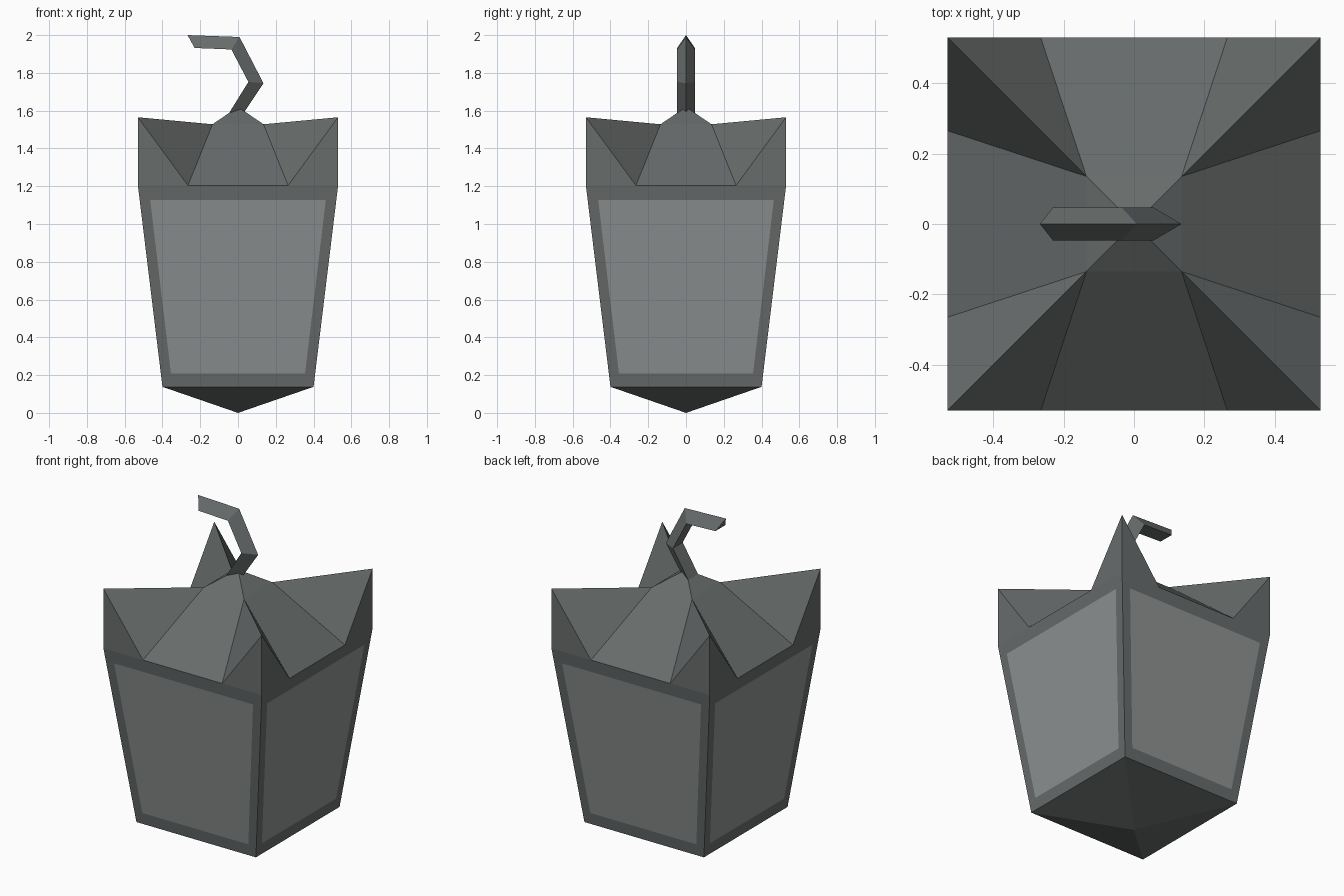
import bpy
import bmesh
from math import pi
from mathutils import Matrix, Vector

cube = bpy.data.objects.get("Cube")
if cube:
    bpy.data.objects.remove(cube)


def material(name, colour):
    mat = bpy.data.materials.new(name)
    mat.use_nodes = True
    mat.diffuse_color = (*colour, 1)
    bsdf = mat.node_tree.nodes["Principled BSDF"]
    bsdf.inputs["Base Color"].default_value = (*colour, 1)
    bsdf.inputs["Roughness"].default_value = 0.9
    return mat


DARK = material("dark slate", (0.137, 0.15, 0.148))
PALE = material("pale grey glass", (0.27, 0.285, 0.283))


def build(name, polygons, turns=1):
    """Make one object from (points, material slot), repeated around z."""
    bm = bmesh.new()
    for i in range(turns):
        turn = Matrix.Rotation(i * 2 * pi / turns, 3, "Z")
        for points, slot in polygons:
            face = bm.faces.new([bm.verts.new(turn @ Vector(p)) for p in points])
            face.material_index = slot
    bmesh.ops.remove_doubles(bm, verts=bm.verts, dist=0.0005)
    bm.normal_update()
    mesh = bpy.data.meshes.new(name)
    bm.to_mesh(mesh)
    bm.free()
    mesh.materials.append(DARK)
    mesh.materials.append(PALE)
    obj = bpy.data.objects.new(name, mesh)
    bpy.context.collection.objects.link(obj)
    return obj


# Main levels and half widths
BASE, EAVE, PEAK, NECK, APEX = 0.138, 1.204, 1.565, 1.528, 1.62
FOOT, TOP, NOTCH, COLLAR = 0.4, 0.53, 0.265, 0.135


def wall(x, z):
    """Point on the sloping front wall."""
    return (x, -(FOOT + (TOP - FOOT) * (z - BASE) / (EAVE - BASE)), z)


# Tapered lantern body: framed glass on each side, pointed underside
outer = [wall(-FOOT, BASE), wall(FOOT, BASE), wall(TOP, EAVE), wall(-TOP, EAVE)]
glass = [wall(-0.355, 0.208), wall(0.355, 0.208),
         wall(0.465, 1.127), wall(-0.465, 1.127)]
sides = [(glass, 1), ([(0, 0, 0), outer[1], outer[0]], 0)]
for i in range(4):
    j = (i + 1) % 4
    sides.append(([outer[i], outer[j], glass[j], glass[i]], 0))
build("lantern_body", sides, 4)

# Roof: sloping petal, centre cap and upturned corners on each side
left, right = (-NOTCH, -TOP, EAVE), (NOTCH, -TOP, EAVE)
neck_l, neck_r = (-COLLAR, -COLLAR, NECK), (COLLAR, -COLLAR, NECK)
tip_l, tip_r = (-TOP, -TOP, PEAK), (TOP, -TOP, PEAK)
roof = [
    [left, right, neck_r, neck_l],
    [neck_l, neck_r, (0, 0, APEX)],
    [right, tip_r, neck_r],
    [left, neck_l, tip_l],
    [right, (TOP, -TOP, EAVE), tip_r],
    [left, tip_l, (-TOP, -TOP, EAVE)],
]
build("roof", [(points, 0) for points in roof], 4)

# Bent hook with a triangular section: ridge outside, flat face inside
ridge = [(0.02, 1.572), (0.135, 1.745), (0.008, 1.99), (-0.267, 2.0)]
inner = [(-0.055, 1.575), (0.055, 1.752), (-0.035, 1.924), (-0.23, 1.932)]
rings = [[(a, 0, b), (c, 0.047, d), (c, -0.047, d)]
         for (a, b), (c, d) in zip(ridge, inner)]
hook = [(rings[0][::-1], 0), (rings[-1], 0)]
for low, high in zip(rings, rings[1:]):
    for i in range(3):
        j = (i + 1) % 3
        hook.append(([low[i], low[j], high[j], high[i]], 0))
build("hook", hook)
